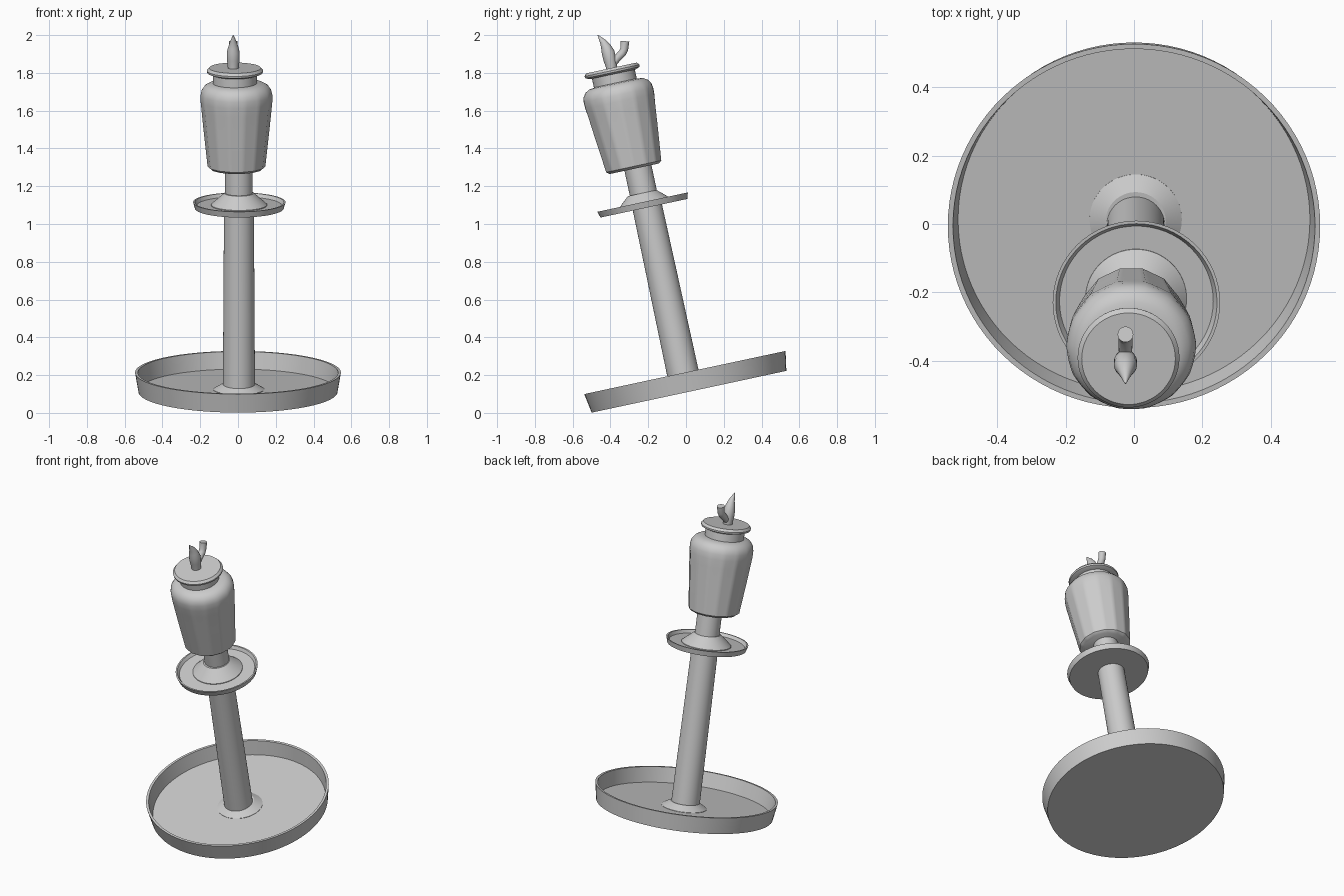
import bpy, bmesh, math
from mathutils import Matrix, Vector

cube = bpy.data.objects.get("Cube")
if cube:
    bpy.data.objects.remove(cube, do_unlink=True)

grey = bpy.data.materials.new("plain grey")
grey.use_nodes = True
grey.diffuse_color = (0.6, 0.6, 0.6, 1)
grey.node_tree.nodes["Principled BSDF"].inputs["Base Color"].default_value = (0.6, 0.6, 0.6, 1)

# The whole lamp leans toward the front
LEAN = Matrix.Translation((0, 0.016, 0.112)) @ Matrix.Rotation(math.radians(12.1), 4, 'X')


def finish(name, bm, angle=30):
    bmesh.ops.recalc_face_normals(bm, faces=bm.faces)
    mesh = bpy.data.meshes.new(name)
    bm.to_mesh(mesh)
    bm.free()
    mesh.materials.append(grey)
    obj = bpy.data.objects.new(name, mesh)
    bpy.context.collection.objects.link(obj)
    bpy.ops.object.select_all(action='DESELECT')
    obj.select_set(True)
    bpy.context.view_layer.objects.active = obj
    bpy.ops.object.shade_smooth_by_angle(angle=math.radians(angle))
    return obj


def loft(bm, rings):
    """Bridge closed rings of points and cap both ends."""
    rows = [[bm.verts.new(p) for p in ring] for ring in rings]
    n = len(rows[0])
    for low, high in zip(rows, rows[1:]):
        for i in range(n):
            j = (i + 1) % n
            bm.faces.new((low[i], low[j], high[j], high[i]))
    bm.faces.new(rows[0])
    bm.faces.new(rows[-1])


def lathe(name, profile, x=0.0, y=0.0, seg=64, shape=None, angle=30):
    """Turn (radius, height) points about the leaning axis."""
    rings = []
    for r, h in profile:
        ring = []
        for i in range(seg):
            a = math.tau * i / seg
            k = r * (shape(a, h) if shape else 1)
            ring.append(LEAN @ Vector((x + k * math.cos(a), y + k * math.sin(a), h)))
        rings.append(ring)
    bm = bmesh.new()
    loft(bm, rings)
    return finish(name, bm, angle)


def tube(name, path, x, seg=20):
    """Round tube through (y, z, radius) points in a side plane."""
    pts = [Vector((x, y, z)) for y, z, r in path]
    rings = []
    for i, p in enumerate(pts):
        t = (pts[min(i + 1, len(pts) - 1)] - pts[max(i - 1, 0)]).normalized()
        side = Vector((1, 0, 0))
        out = t.cross(side)
        rings.append([p + path[i][2] * (side * math.cos(a) + out * math.sin(a))
                      for a in (math.tau * k / seg for k in range(seg))])
    bm = bmesh.new()
    loft(bm, rings)
    return finish(name, bm, 50)


# Drip tray with a low flared wall
lathe("base_tray", [(0.527, 0), (0.545, 0.104), (0.53, 0.104), (0.515, 0.012)], seg=96)

# Stem and its foot
lathe("stem_foot", [(0.135, 0.008), (0.135, 0.014), (0.088, 0.042)], 0.005)
lathe("stem", [(0.085, 0.01), (0.079, 1.005)], 0.005, -0.011)

# Collar dish with a cone around the neck
lathe("collar_dish", [(0.235, 1.0), (0.245, 1.033), (0.236, 1.033), (0.225, 1.014)], 0.007, -0.03)
lathe("collar_cone", [(0.148, 1.01), (0.148, 1.018), (0.078, 1.08)], 0.006, -0.022)
lathe("lower_neck", [(0.073, 1.01), (0.073, 1.24)], 0.005, -0.016)


# Faceted font: flat flutes that fade out at the shoulder
def flutes(a, h, sides=14):
    step = math.tau / sides
    flat = math.cos(step / 2) / math.cos(a % step - step / 2)
    fade = min(1, max(0, (1.66 - h) / 0.12))
    return 1 + (flat - 1) * fade


lathe("font_body", [(0.137, 1.215), (0.153, 1.228), (0.163, 1.32), (0.175, 1.43), (0.185, 1.53),
                    (0.19, 1.58), (0.19, 1.615), (0.184, 1.64), (0.168, 1.662), (0.145, 1.675),
                    (0.11, 1.68)], -0.008, -0.036, seg=84, shape=flutes, angle=40)

# Upper neck and lid
lathe("upper_neck", [(0.116, 1.66), (0.116, 1.75)], -0.016, -0.039)
lathe("lid", [(0.125, 1.728), (0.147, 1.737), (0.149, 1.748), (0.137, 1.762)], -0.016, -0.042)

# Curved flame and bent wick tube
tube("flame", [(-0.392, 1.80, 0.027), (-0.396, 1.84, 0.03), (-0.403, 1.87, 0.034),
               (-0.413, 1.91, 0.034), (-0.424, 1.937, 0.027), (-0.438, 1.963, 0.018),
               (-0.467, 2.0, 0.002)], -0.025)
tube("wick_tube", [(-0.395, 1.84, 0.019), (-0.36, 1.882, 0.02), (-0.337, 1.905, 0.021),
                   (-0.327, 1.925, 0.021), (-0.323, 1.968, 0.023)], -0.025)
